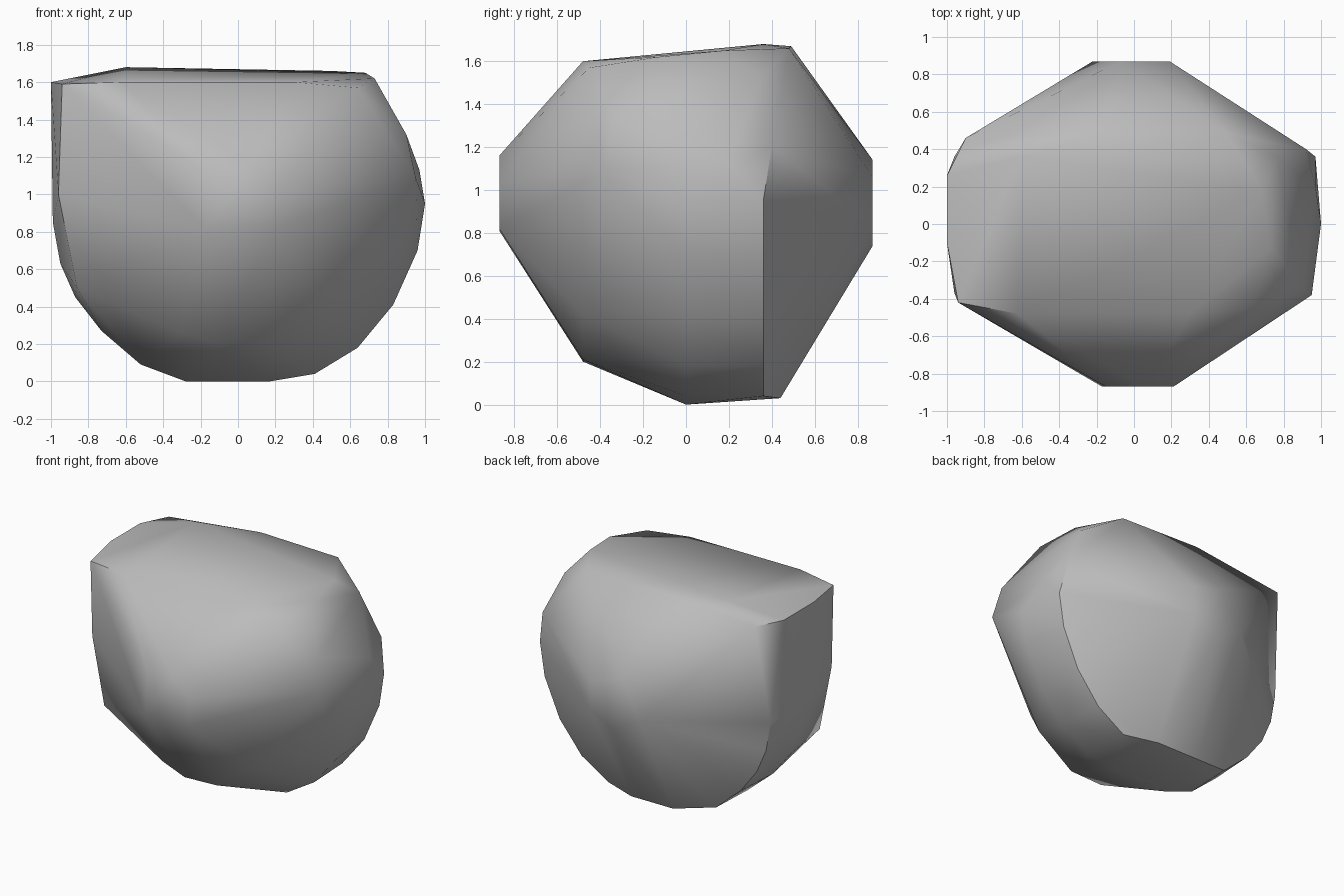
import bpy
import bmesh
import math

default_cube = bpy.data.objects.get("Cube")
if default_cube is not None:
    bpy.data.objects.remove(default_cube, do_unlink=True)


def make_material(name, colour):
    """Create one flat colour for the viewport and for renders."""
    material = bpy.data.materials.new(name)
    material.use_nodes = True
    material.diffuse_color = colour
    shader = material.node_tree.nodes["Principled BSDF"]
    shader.inputs["Base Color"].default_value = colour
    shader.inputs["Roughness"].default_value = 0.9
    return material


def slice_at(depth, outline, narrowing=1):
    """Place a flat outline of (x, z) pairs at one depth along y."""
    return [(across * narrowing, depth, height) for across, height in outline]


def hull_object(name, points, material, sharp_angle):
    """Wrap the points in a convex skin and shade it, keeping strong creases."""
    skin = bmesh.new()
    for point in points:
        skin.verts.new(point)
    result = bmesh.ops.convex_hull(skin, input=skin.verts)
    leftovers = set(result["geom_interior"]) | set(result["geom_unused"])
    loose = [item for item in leftovers if isinstance(item, bmesh.types.BMVert)]
    bmesh.ops.delete(skin, geom=loose, context="VERTS")
    bmesh.ops.dissolve_limit(skin, angle_limit=math.radians(1),
                             verts=skin.verts, edges=skin.edges)
    bmesh.ops.recalc_face_normals(skin, faces=skin.faces)

    mesh = bpy.data.meshes.new(name)
    skin.to_mesh(mesh)
    skin.free()
    mesh.materials.append(material)
    rock = bpy.data.objects.new(name, mesh)
    bpy.context.scene.collection.objects.link(rock)

    bpy.ops.object.select_all(action="DESELECT")
    rock.select_set(True)
    bpy.context.view_layer.objects.active = rock
    bpy.ops.object.shade_smooth_by_angle(angle=math.radians(sharp_angle))
    return rock


# Small blunt facets at the front and back ends
front_facet = [(-.15, 1.12), (.06, 1.16), (.21, 1.03), (.2, .82), (-.17, .81)]
back_facet = [(.19, 1.06), (-.07, 1.14), (-.22, .86), (0, .74), (.19, .84)]

# Rounded belly, used for the middle and again for the back rim
belly = [(-.99, .85), (-.95, .63), (-.87, .45), (-.73, .27), (-.52, .09),
         (.41, .04), (.64, .18), (.83, .41), (.96, .7), (1, .95)]
underside = [(-.28, 0), (.17, 0)]
underside_back = [(-.2, .03), (.15, .03)]

# Front shoulder, lower and side corners
front_lower = [(-.11, .2), (.16, .21), (.45, .42)]
front_corners = [(-.31, -.46, .26), (-.86, -.37, .5), (-.96, -.37, 1),
                 (.95, -.38, 1.09), (.9, -.34, 1.32)]

# Sloping flat top, clockwise from the front left
top_rim = [(-.94, -.42, 1.59), (-.62, -.48, 1.6), (.3, -.48, 1.6),
           (.64, -.45, 1.57), (.73, -.13, 1.62), (.68, .18, 1.65),
           (.5, .48, 1.66), (-.15, .49, 1.67), (-.6, .36, 1.68),
           (-.9, .46, 1.6), (-1, .26, 1.6), (-1, -.1, 1.6)]

# Upper corners on the right flank
flank_corners = [(.77, .35, 1.52), (.92, .4, 1.2), (.97, .2, 1.13)]

rock_points = (
    slice_at(-.87, front_facet)
    + slice_at(-.48, front_lower)
    + front_corners
    + slice_at(0, belly + underside)
    + slice_at(.36, belly, narrowing=.97)
    + slice_at(.44, underside_back)
    + slice_at(.87, back_facet)
    + top_rim
    + flank_corners
)

stone_grey = make_material("stone grey", (.5, .5, .5, 1))
hull_object("boulder", rock_points, stone_grey, sharp_angle=45)
